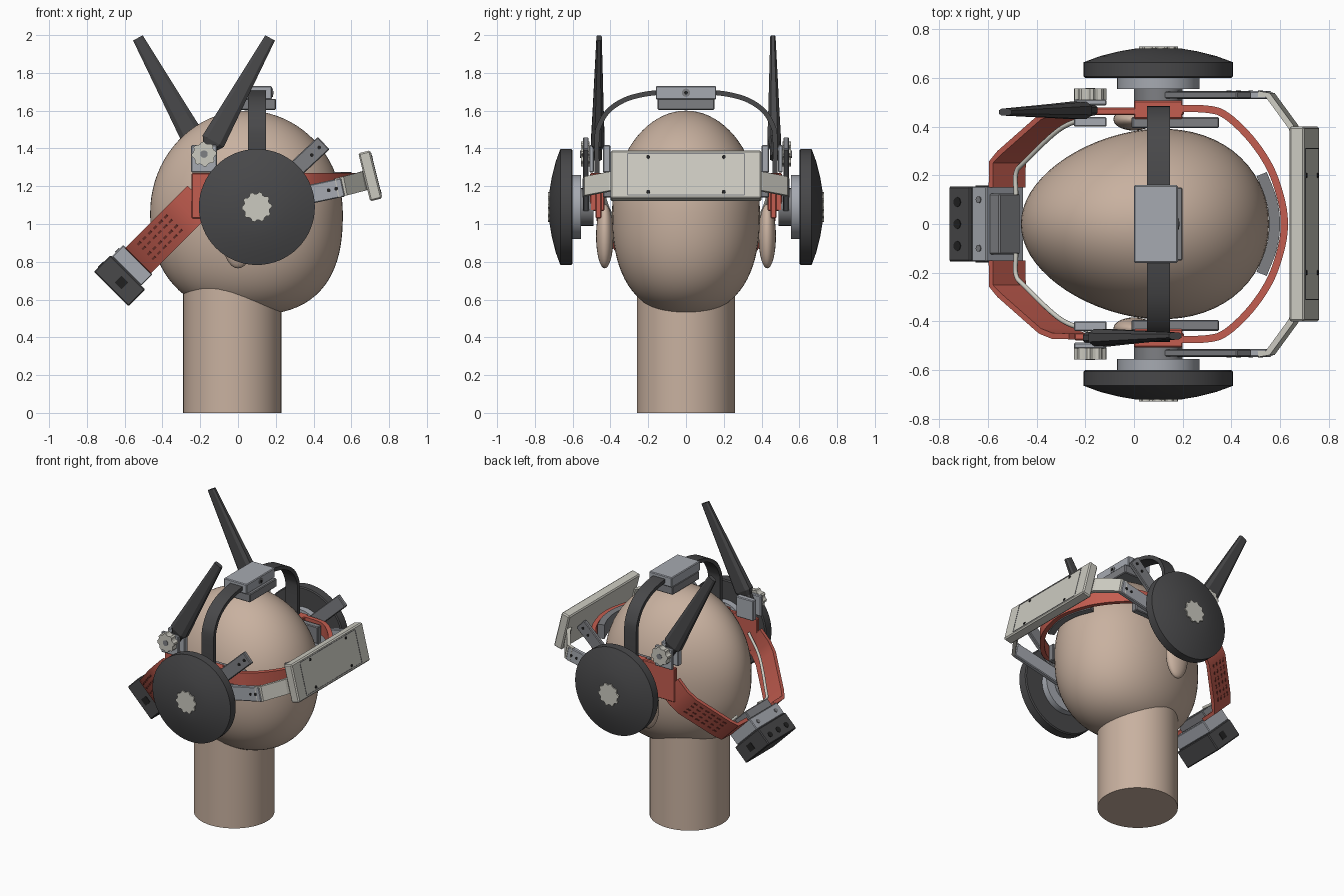
import bpy, bmesh, math
from mathutils import Vector, Matrix

if "Cube" in bpy.data.objects:
    bpy.data.objects.remove(bpy.data.objects["Cube"], do_unlink=True)


def material(name, rgb):
    m = bpy.data.materials.new(name)
    m.use_nodes = True
    m.diffuse_color = (*rgb, 1)
    m.node_tree.nodes["Principled BSDF"].inputs["Base Color"].default_value = (*rgb, 1)
    return m


SKIN = material("skin", (.58, .44, .35))
RED = material("red", (.55, .11, .08))
DEEP = material("dark_red", (.2, .04, .03))
DARK = material("charcoal", (.065, .065, .068))
BLACK = material("black", (.015, .015, .015))
IVORY = material("ivory", (.60, .59, .53))
LIGHT = material("light_grey", (.38, .40, .44))
GREY = material("mid_grey", (.21, .215, .23))


def finish(name, bm, mat, smooth=False, bevel=0):
    bmesh.ops.recalc_face_normals(bm, faces=bm.faces)
    me = bpy.data.meshes.new(name)
    bm.to_mesh(me)
    bm.free()
    me.materials.append(mat)
    ob = bpy.data.objects.new(name, me)
    bpy.context.collection.objects.link(ob)
    if bevel:
        mod = ob.modifiers.new("bevel", 'BEVEL')
        mod.width, mod.segments = bevel, 1
    if smooth:
        bpy.ops.object.select_all(action='DESELECT')
        ob.select_set(True)
        bpy.context.view_layer.objects.active = ob
        bpy.ops.object.shade_smooth_by_angle(angle=math.radians(30))
    return ob


def box(name, center, size, mat, tilt=0, bevel=.005):
    bm = bmesh.new()
    bmesh.ops.create_cube(bm, size=1, matrix=Matrix.Diagonal((*size, 1)))
    ob = finish(name, bm, mat, bevel=bevel)
    ob.location, ob.rotation_euler.y = center, math.radians(tilt)
    return ob


def loft(name, rings, mat, smooth=False):
    """Skin a list of closed rings and cap both ends."""
    bm = bmesh.new()
    vs = [[bm.verts.new(p) for p in r] for r in rings]
    n = len(vs[0])
    for a, b in zip(vs, vs[1:]):
        for i in range(n):
            j = (i + 1) % n
            bm.faces.new((a[i], a[j], b[j], b[i]))
    bm.faces.new(vs[0])
    bm.faces.new(vs[-1])
    return finish(name, bm, mat, smooth)


def lathe(name, center, axis, profile, mat, seg=32, teeth=False):
    """Turn (distance, radius) pairs about an axis; teeth give a knurled edge."""
    q = Vector(axis).to_track_quat('Z', 'Y')
    rings = []
    for d, r in profile:
        ring = []
        for i in range(seg):
            a = math.tau * i / seg
            k = r * (.86 if teeth and i % 4 > 1 else 1)
            ring.append(Vector(center) + q @ Vector((k * math.cos(a), k * math.sin(a), d)))
        rings.append(ring)
    return loft(name, rings, mat, not teeth)


def curve_points(pts, n=8):
    """Sample a Catmull-Rom spline through the points."""
    p = [Vector(v) for v in pts]
    p = [2 * p[0] - p[1]] + p + [2 * p[-1] - p[-2]]
    out = []
    for a, b, c, d in zip(p, p[1:], p[2:], p[3:]):
        for k in range(n):
            t = k / n
            out.append(.5 * (2 * b + (c - a) * t + (2 * a - 5 * b + 4 * c - d) * t * t
                             + (3 * b - a - 3 * c + d) * t ** 3))
    return out + [p[-2]]


def strap(name, pts, width, thick, mat, smooth=True):
    """Flat strip along a path; width is a vector across the strip."""
    w = Vector(width) / 2
    rings = []
    for i, p in enumerate(pts):
        tan = pts[min(i + 1, len(pts) - 1)] - pts[max(i - 1, 0)]
        n = tan.cross(w).normalized() * thick / 2
        rings.append([p + w + n, p + w - n, p - w - n, p - w + n])
    return loft(name, rings, mat, smooth)


def tube(name, pts, radius, mat):
    cu = bpy.data.curves.new(name, 'CURVE')
    cu.dimensions, cu.bevel_depth, cu.bevel_resolution = '3D', radius, 2
    sp = cu.splines.new('POLY')
    sp.points.add(len(pts) - 1)
    for q, p in zip(sp.points, pts):
        q.co = (*p, 1)
    cu.materials.append(mat)
    ob = bpy.data.objects.new(name, cu)
    bpy.context.collection.objects.link(ob)


# Head: an egg with a fuller jaw, wider towards the face
bm = bmesh.new()
bmesh.ops.create_uvsphere(bm, u_segments=64, v_segments=40, radius=1)
for v in bm.verts:
    x, y, z = v.co
    if z < 0 and x * x + y * y > 1e-8:
        k = (1 - abs(z) ** 2.4) ** (1 / 2.4) / math.hypot(x, y)
        x, y = x * k, y * k
    v.co = (.045 + .51 * x + (.03 * z * z if z < 0 else 0), .388 * y * (1 + .14 * x), 1.06 + .54 * z)
finish("head", bm, SKIN, True)
lathe("neck", (-.03, 0, 0), (0, 0, 1), [(0, .26), (.85, .26)], SKIN, 48)

for s, side in ((-1, "front"), (1, "back")):
    out = (0, s, 0)
    bm = bmesh.new()
    bmesh.ops.create_uvsphere(bm, u_segments=24, v_segments=16, radius=1,
                              matrix=Matrix.Translation((0, s * .43, .935)) @ Matrix.Diagonal((.085, .046, .17, 1)))
    finish(side + "_ear", bm, SKIN, True)

    # Ear cup with backing discs and hub
    hub = (.1, 0, 1.09)
    lathe(side + "_ear_cup", hub, out,
          [(.6, .30), (.607, .307), (.665, .307), (.69, .24), (.71, .16), (.722, .09)], DARK, 64)
    lathe(side + "_cup_backing", hub, out, [(.555, .17), (.602, .17)], LIGHT, 40)
    lathe(side + "_cup_pivot", hub, out, [(.49, .1), (.556, .1)], GREY)
    lathe(side + "_hub_knob", hub, out, [(.72, .08), (.73, .08)], IVORY, 40, True)
    box(side + "_ear_pad", (.17, s * .417, 1.2), (.36, .045, .12), GREY)

    # Red side frame
    box(side + "_side_plate", (-.02, s * .463, 1.15), (.45, .03, .24), RED)
    box(side + "_side_block", (.1, s * .47, 1.17), (.2, .075, .2), RED)

    # Rear strap, slanting down and back
    across = Vector((-.707, 0, .707))
    path = [Vector((x, s * y, x + 1.335)) for x, y in
            ((-.2, .462), (-.27, .46), (-.32, .44), (-.49, .29), (-.52, .255), (-.522, .15))]
    strap(side + "_rear_strap", path, across * .19, .024, RED)
    for row in (-.055, -.02, .02, .055):
        for k in range(6):
            p = path[2].lerp(path[3], (k + .5) / 6) + across * row
            step = (path[3] - path[2]) * .045
            p += Vector((-.66 * .0125, s * .75 * .0125, -.0))
            strap(side + "_strap_slot", [p - step, p + step], across * .012, .006, DEEP, False)
    tube(side + "_cable", curve_points([(x + .055, s * (y - .03), x + 1.4) for x, y in
         ((-.24, .47), (-.36, .42), (-.5, .29), (-.54, .24), (-.54, .15))]), .01, IVORY)

    # Antenna fork, knob and tapered blade
    mount = Vector((-.18, 0, 1.345))
    for y, t in ((.42, .04), (.5, .024)):
        box(side + "_antenna_bracket", mount + Vector((0, s * y, 0)), (.135, t, .145), LIGHT)
    lathe(side + "_antenna_knob", (-.18, 0, 1.37), out, [(.51, .066), (.557, .066)], IVORY, 32, True)
    lathe(side + "_knob_screw", (-.18, 0, 1.37), out, [(.555, .02), (.56, .02)], GREY, 12)
    root, tip = Vector((-.18, s * .468, 1.35)), Vector((-.18 - s * .35, s * .46, 1.985))
    wide = (tip - root).cross(Vector((0, 1, 0))).normalized()
    rings = []
    for t, w, d in ((0, .035, .022), (.09, .04, .024), (.14, .064, .036), (.35, .055, .03), (1, .029, .014)):
        c, e = root.lerp(tip, t), Vector((0, d, 0))
        rings.append([c + wide * w * a + e * b for a, b in
                      ((1, .5), (.6, 1), (-.6, 1), (-1, .5), (-1, -.5), (-.6, -1), (.6, -1), (1, -.5))])
    loft(side + "_antenna", rings, DARK)

    # Raised bar and visor arm, with bolt holes
    box(side + "_raised_bar", (.30, s * .53, 1.285), (.42, .03, .09), GREY, -43)
    box(side + "_visor_arm", (.37, s * .53, 1.155), (.38, .032, .1), LIGHT, -12)
    for x, z in ((.39, 1.365), (.43, 1.405), (.48, 1.178), (.52, 1.187)):
        lathe(side + "_bolt_hole", (x, 0, z), out, [(.54, .01), (.549, .01)], BLACK, 12)
    strap(side + "_visor_link", [Vector(p) for p in
          ((.52, s * .535, 1.19), (.56, s * .53, 1.2), (.655, s * .4, 1.225), (.67, s * .36, 1.23))],
          (-.02, 0, .1), .024, IVORY, False)

# Headband over the crown
half = [(.47, 1.2), (.472, 1.45), (.455, 1.53), (.41, 1.6), (.33, 1.655), (.23, 1.685), (.12, 1.698), (0, 1.7)]
band = [(.1, -y, z) for y, z in half] + [(.1, y, z) for y, z in half[-2::-1]]
strap("headband", curve_points(band, 4), (.095, 0, 0), .026, DARK)
box("crown_block", (.09, 0, 1.695), (.18, .32, .07), LIGHT)
box("crown_pad", (.1, 0, 1.633), (.2, .3, .06), GREY)
lathe("crown_screw", (0, 0, 1.695), (1, 0, 0), [(.178, .022), (.184, .022)], GREY, 16)
lathe("crown_screw_hole", (0, 0, 1.695), (1, 0, 0), [(.18, .01), (.187, .01)], BLACK, 12)

# Red brow band and its curved pad
brow = [(.15, .475), (.3, .472), (.38, .445), (.48, .35), (.56, .23), (.605, .1)]
pts = [(x, -y, 1.225) for x, y in brow] + [(.618, 0, 1.225)] + [(x, y, 1.225) for x, y in brow[::-1]]
strap("brow_band", curve_points(pts, 5), (0, 0, .09), .03, RED)
pad = [(.525, -.205, 1.225), (.565, -.1, 1.225), (.578, 0, 1.225), (.565, .1, 1.225), (.525, .205, 1.225)]
strap("brow_pad", curve_points(pad, 4), (0, 0, .1), .045, GREY)

# Visor plate, with panel seam and screws on its outer face
tilt = -14
visor = Vector((.70, 0, 1.255))
turn = Matrix.Rotation(math.radians(tilt), 3, 'Y')
box("visor", visor, (.065, .8, .262), IVORY, tilt, .008)
for y in (-.31, .31):
    box("visor_seam", visor + turn @ Vector((.033, y, 0)), (.003, .004, .226), GREY, tilt, 0)
for z in (-.113, .113):
    box("visor_seam", visor + turn @ Vector((.033, 0, z)), (.003, .62, .004), GREY, tilt, 0)
for y in (-.2, .2):
    for z in (-.095, .095):
        lathe("visor_screw", visor + turn @ Vector((.03, y, z)), turn @ Vector((1, 0, 0)),
              [(0, .01), (.006, .01)], BLACK, 12)

# Rear battery box, clamp and neck pad
turn = Matrix.Rotation(math.radians(-45), 3, 'Y')
rear = Vector((-.627, 0, .70))
box("battery_box", rear, (.125, .31, .26), DARK, -45, .006)
box("rear_clamp", rear + turn @ Vector((.105, 0, .01)), (.085, .31, .22), LIGHT, -45)
box("rear_pad", rear + turn @ Vector((.175, 0, .04)), (.06, .25, .12), GREY, -45)
for y in (-.09, 0, .09):
    lathe("battery_socket", rear + turn @ Vector((-.01, y, .126)), turn @ Vector((0, 0, 1)),
          [(0, .02), (.007, .02)], BLACK, 16)
for s in (-1, 1):
    box("battery_side_panel", rear + Vector((.01, s * .156, -.01)), (.05, .004, .05), BLACK, -45, 0)
    lathe("clamp_screw", rear + turn @ Vector((.105, s * .1, .115)), turn @ Vector((0, 0, 1)),
          [(0, .014), (.01, .014)], GREY, 12)
